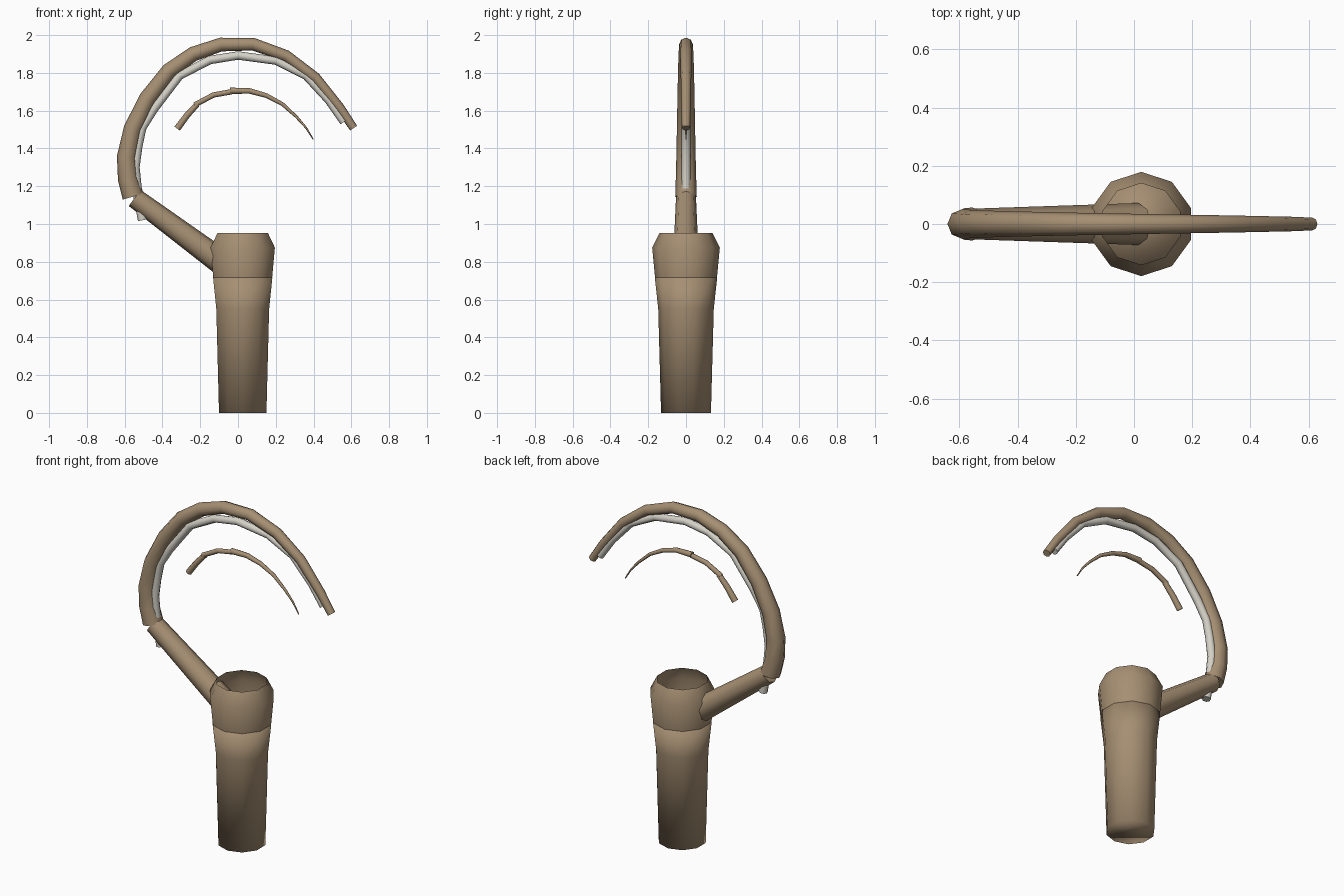
import bpy, bmesh, math
from mathutils import Vector

cube = bpy.data.objects.get("Cube")
if cube:
    bpy.data.objects.remove(cube)


def material(name, color):
    mat = bpy.data.materials.new(name)
    mat.use_nodes = True
    mat.diffuse_color = (*color, 1)
    mat.node_tree.nodes["Principled BSDF"].inputs["Base Color"].default_value = (*color, 1)
    return mat


BROWN = material("warm brown", (0.38, 0.275, 0.17))
PALE = material("pale grey", (0.66, 0.64, 0.57))


def loft(name, rings, mat, capped=True, sharp=50):
    """Skin a list of point rings into a smooth-shaded object."""
    bm = bmesh.new()
    loops = [[bm.verts.new(p) for p in ring] for ring in rings]
    n = len(loops[0])
    for a, b in zip(loops, loops[1:]):
        for i in range(n):
            j = (i + 1) % n
            bm.faces.new((a[i], a[j], b[j], b[i]))
    if capped:
        bm.faces.new(loops[0][::-1])
        bm.faces.new(loops[-1])
    bmesh.ops.recalc_face_normals(bm, faces=bm.faces)
    mesh = bpy.data.meshes.new(name)
    bm.to_mesh(mesh)
    bm.free()
    mesh.materials.append(mat)
    mesh.shade_smooth()
    mesh.set_sharp_from_angle(angle=math.radians(sharp))
    obj = bpy.data.objects.new(name, mesh)
    bpy.context.collection.objects.link(obj)
    return obj


def lathe(name, profile, mat, sides=10, cx=0.025, **kw):
    """Stack of (radius, height) rings around the handle axis."""
    angles = [math.pi / 2 + math.tau * i / sides for i in range(sides)]
    rings = [[Vector((cx + r * math.cos(a), r * math.sin(a), z)) for a in angles]
             for r, z in profile]
    return loft(name, rings, mat, **kw)


def tube(name, path, r0, r1, mat, sides=8):
    """Tapered tube swept along (x, z) points in the middle plane."""
    pts = [Vector((x, 0, z)) for x, z in path]
    side = Vector((0, 1, 0))
    last = len(pts) - 1
    rings = []
    for k, p in enumerate(pts):
        tangent = (pts[min(k + 1, last)] - pts[max(k - 1, 0)]).normalized()
        out = side.cross(tangent)
        r = r0 + (r1 - r0) * k / last
        rings.append([p + r * (math.cos(a) * out + math.sin(a) * side)
                      for a in (math.tau * i / sides for i in range(sides))])
    return loft(name, rings, mat)


# Handle and its hollow socket
lathe("handle", [(0.132, 0), (0.147, 0.55), (0.165, 0.717)], BROWN, sharp=120)
lathe("socket", [(0.164, 0.717), (0.179, 0.875), (0.14, 0.953)], BROWN, capped=False)

# Slanted arm from the socket to the hoop
tube("arm", [(-0.547, 1.138), (0.015, 0.722)], 0.053, 0.072, BROWN)

# Curved hoop, tapering to its free end
tube("hoop", [(-0.555, 1.145), (-0.582, 1.24), (-0.59, 1.355), (-0.557, 1.505),
              (-0.478, 1.665), (-0.365, 1.81), (-0.237, 1.9), (-0.09, 1.95),
              (0.08, 1.952), (0.255, 1.89), (0.41, 1.775), (0.54, 1.615),
              (0.612, 1.508)], 0.057, 0.022, BROWN)

# Pale lining along the inside of the hoop
tube("inner_lining", [(-0.505, 1.02), (-0.53, 1.15), (-0.545, 1.3), (-0.53, 1.41),
                      (-0.508, 1.51), (-0.445, 1.61), (-0.31, 1.785), (-0.15, 1.868),
                      (0, 1.892), (0.2, 1.865), (0.36, 1.785), (0.48, 1.655),
                      (0.56, 1.54)], 0.025, 0.021, PALE)

# Thin floating sliver in three overlapping pieces
tube("sliver_base", [(-0.322, 1.505), (-0.27, 1.575), (-0.215, 1.635)], 0.018, 0.015, BROWN)
tube("sliver_middle", [(-0.23, 1.63), (-0.13, 1.683), (-0.035, 1.7)], 0.014, 0.014, BROWN)
tube("sliver_tip", [(-0.042, 1.705), (0.06, 1.705), (0.15, 1.68), (0.235, 1.635),
                    (0.31, 1.567), (0.36, 1.51), (0.398, 1.448)], 0.017, 0.003, BROWN)
